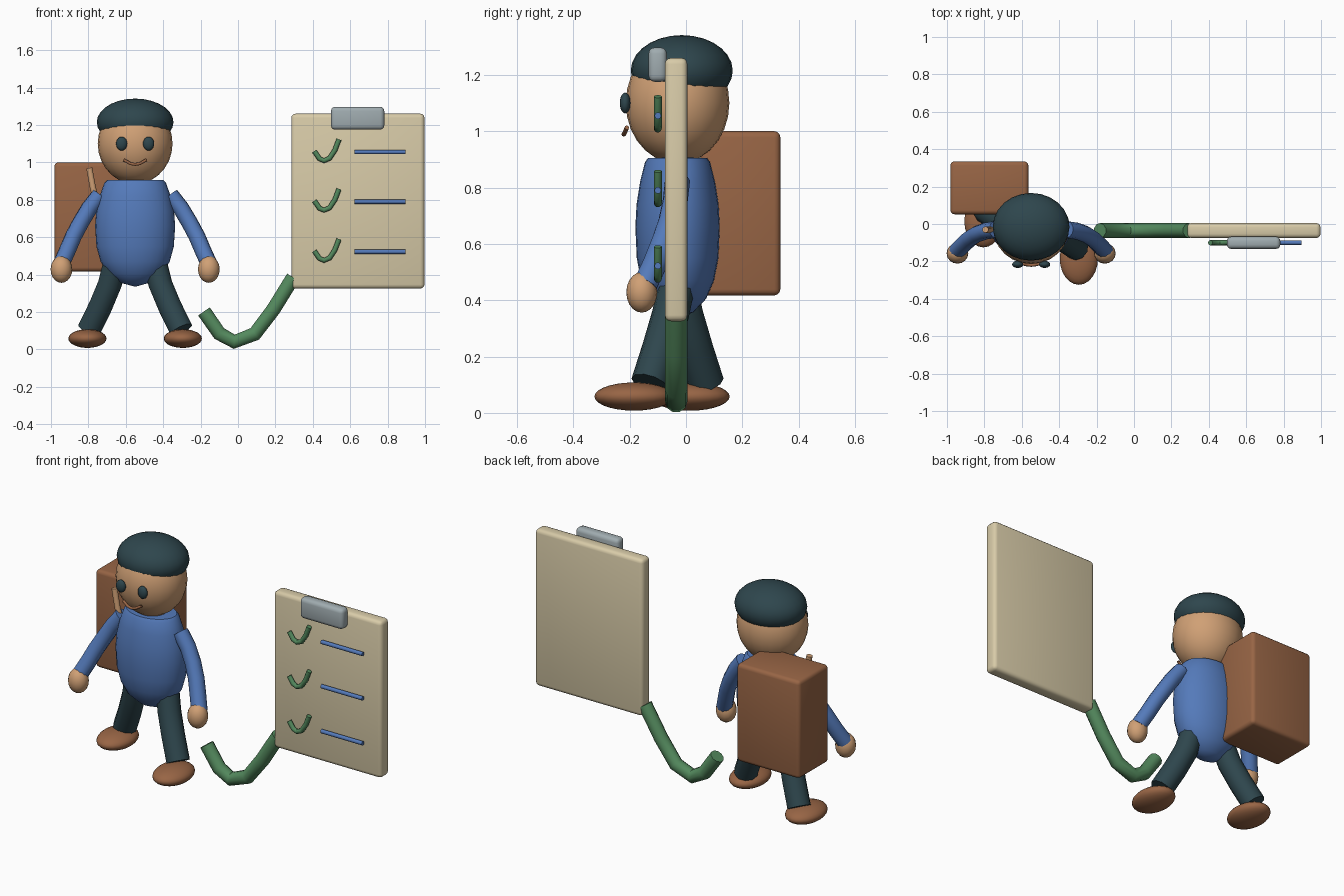
import bpy, bmesh, math
from mathutils import Matrix, Vector

if "Cube" in bpy.data.objects:
    bpy.data.objects.remove(bpy.data.objects["Cube"], do_unlink=True)


def material(name, rgb):
    """Flat colour from 0-255 display values."""
    lin = [((c / 255 + 0.055) / 1.055) ** 2.4 for c in rgb] + [1]
    mat = bpy.data.materials.new(name)
    mat.use_nodes = True
    mat.diffuse_color = lin
    mat.node_tree.nodes["Principled BSDF"].inputs["Base Color"].default_value = lin
    return mat


SKIN = material("skin", (208, 160, 117))
BLUE = material("blue cloth", (84, 122, 186))
TEAL = material("dark teal", (46, 70, 77))
GREEN = material("green", (84, 138, 94))
BROWN = material("brown leather", (152, 101, 69))
CREAM = material("cream board", (216, 203, 168))
GREY = material("grey metal", (160, 172, 176))
MID = Vector((-0.55, -0.03, 0))  # centre line of the walker


def finish(obj, mat, angle=40):
    obj.data.materials.clear()
    obj.data.materials.append(mat)
    bpy.ops.object.select_all(action='DESELECT')
    obj.select_set(True)
    bpy.context.view_layer.objects.active = obj
    bpy.ops.object.shade_smooth_by_angle(angle=math.radians(angle))
    return obj


def from_bmesh(name, bm, mat):
    mesh = bpy.data.meshes.new(name)
    bmesh.ops.recalc_face_normals(bm, faces=bm.faces)
    bm.to_mesh(mesh)
    bm.free()
    obj = bpy.data.objects.new(name, mesh)
    bpy.context.collection.objects.link(obj)
    return finish(obj, mat)


def ball(name, centre, radii, mat, segments=24, rings=14):
    bm = bmesh.new()
    bmesh.ops.create_uvsphere(bm, u_segments=segments, v_segments=rings, radius=1)
    bm.transform(Matrix.Translation(centre) @ Matrix.Diagonal((*radii, 1)))
    return from_bmesh(name, bm, mat)


def box(name, low, high, bevel, mat):
    low, high = Vector(low), Vector(high)
    bm = bmesh.new()
    bmesh.ops.create_cube(bm, size=1)
    bm.transform(Matrix.Translation((low + high) / 2) @ Matrix.Diagonal((*(high - low), 1)))
    bmesh.ops.bevel(bm, geom=bm.edges[:], offset=bevel, segments=3, profile=0.5,
                    affect='EDGES')
    return from_bmesh(name, bm, mat)


def tube(name, points, radius, mat):
    curve = bpy.data.curves.new(name, 'CURVE')
    curve.dimensions = '3D'
    curve.bevel_depth = radius
    curve.bevel_resolution = 3
    curve.use_fill_caps = True
    spline = curve.splines.new('POLY')
    spline.points.add(len(points) - 1)
    for p, co in zip(spline.points, points):
        p.co = (*co, 1)
    obj = bpy.data.objects.new(name, curve)
    bpy.context.collection.objects.link(obj)
    bpy.ops.object.select_all(action='DESELECT')
    obj.select_set(True)
    bpy.context.view_layer.objects.active = obj
    bpy.ops.object.convert(target='MESH')
    return finish(bpy.context.object, mat)


def lathe(name, profile, centre, depth, mat, steps=28):
    """Spin a (radius, height) profile, flattened front to back."""
    bm = bmesh.new()
    verts = [bm.verts.new((r, 0, z)) for r, z in profile]
    edges = [bm.edges.new(pair) for pair in zip(verts, verts[1:])]
    bmesh.ops.spin(bm, geom=verts + edges, axis=(0, 0, 1), cent=(0, 0, 0),
                   angle=math.tau, steps=steps)
    bmesh.ops.remove_doubles(bm, verts=bm.verts, dist=0.0005)
    bm.transform(Matrix.Translation(centre) @ Matrix.Diagonal((1, depth, 1, 1)))
    return from_bmesh(name, bm, mat)


# Head, cap and face
ball("head", MID + Vector((0, 0, 1.1)), (0.2, 0.184, 0.215), SKIN)
ball("cap", MID + Vector((0, 0.015, 1.215)), (0.205, 0.181, 0.126), TEAL)
tube("mouth", [(-0.61, -0.21, 1.013), (-0.575, -0.218, 0.993), (-0.55, -0.221, 0.989),
               (-0.525, -0.218, 0.993), (-0.49, -0.21, 1.013)], 0.008, BROWN)

# Torso with flat shoulders and a rounded bottom
lathe("torso", [(0, 0.907), (0.15, 0.905), (0.165, 0.89), (0.19, 0.82), (0.208, 0.74),
                (0.214, 0.66), (0.207, 0.55), (0.185, 0.47), (0.145, 0.405),
                (0.08, 0.357), (0, 0.335)], MID, 0.7, BLUE)

# Paired parts: the left leg strides forward, the right one back
for side, s, stride in (("left", 1, -0.1), ("right", -1, 0.1)):
    def at(x, y, z):
        return MID + Vector((s * x, y, z))

    ball(side + "_eye", at(0.072, -0.186, 1.1), (0.03, 0.019, 0.037), TEAL, 16, 10)
    tube(side + "_arm", [at(0.19, 0, 0.825), at(0.245, -0.008, 0.755), at(0.29, -0.024, 0.68),
                         at(0.33, -0.05, 0.605), at(0.362, -0.08, 0.53),
                         at(0.396, -0.115, 0.455)], 0.045, BLUE)
    ball(side + "_hand", at(0.394, -0.127, 0.428), (0.058, 0.055, 0.072), SKIN, 16, 10)
    tube(side + "_leg", [at(0.105, 0, 0.47), at(0.135, stride * 0.25, 0.35),
                         at(0.185, stride * 0.6, 0.23), at(0.246, stride, 0.105)], 0.066, TEAL)
    ball(side + "_shoe", at(0.255, stride - 0.055, 0.058), (0.102, 0.14, 0.05), BROWN)

# Backpack and its strap
box("backpack", (-0.982, 0.052, 0.417), (-0.565, 0.335, 1.0), 0.022, BROWN)
tube("pack_strap", [(-0.795, -0.03, 0.97), (-0.775, -0.03, 0.86), (-0.745, -0.03, 0.76),
                    (-0.7, -0.03, 0.64)], 0.017, SKIN)

# Clipboard
box("board", (0.285, -0.075, 0.325), (0.997, 0.005, 1.26), 0.022, CREAM)
box("clip", (0.497, -0.133, 1.175), (0.782, -0.068, 1.297), 0.022, GREY)
for i, z in enumerate((1.055, 0.79, 0.522), 1):
    tube(f"tick_{i}", [(0.408, -0.1, z + 0.005), (0.435, -0.1, z - 0.035), (0.46, -0.1, z - 0.046),
                       (0.49, -0.1, z - 0.033), (0.518, -0.1, z + 0.01),
                       (0.54, -0.1, z + 0.068)], 0.014, GREEN)
    tube(f"line_{i}", [(0.622, -0.1, z), (0.895, -0.1, z)], 0.012, BLUE)

# Large tick sweeping up to the board
tube("large_tick", [(-0.182, -0.035, 0.203), (-0.1, -0.035, 0.085), (-0.02, -0.035, 0.041),
                    (0.09, -0.035, 0.083), (0.19, -0.035, 0.215), (0.295, -0.035, 0.385)],
     0.04, GREEN)
